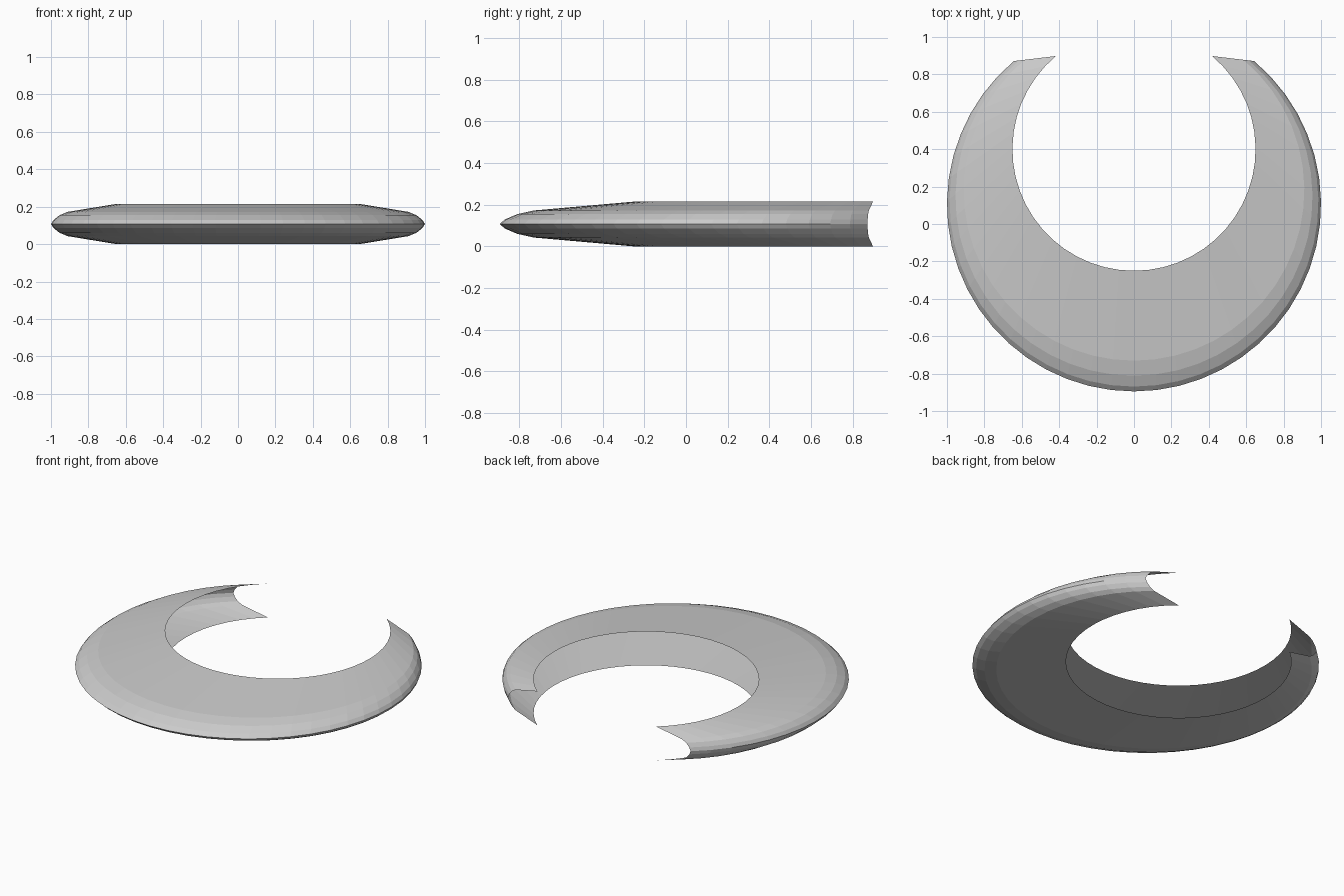
import bpy
import bmesh
import math

cube = bpy.data.objects.get("Cube")
if cube:
    bpy.data.objects.remove(cube, do_unlink=True)

# Plain grey shell
grey = bpy.data.materials.new("light_grey")
grey.use_nodes = True
colour = (0.6, 0.6, 0.6, 1)
grey.diffuse_color = colour
grey.node_tree.nodes["Principled BSDF"].inputs["Base Color"].default_value = colour

SEGMENTS = 40
SWEEP = math.radians(280)
MID = 0.1075
OUTER_Y, OUTER_R = 0.105, 1.0
INNER_Y, INNER_R = 0.4, 0.65

# Half section: (fraction from rim to inner edge, height above mid plane)
half = [(0, 0), (0.04, 0.022), (0.13, 0.047), (0.255, 0.065), (1, MID)]
section = [(f, -h) for f, h in reversed(half[1:])] + half


def section_point(angle, fraction, height):
    """Blend between the outer circle and the offset inner circle."""
    radius = OUTER_R + (INNER_R - OUTER_R) * fraction
    centre_y = OUTER_Y + (INNER_Y - OUTER_Y) * fraction
    return (radius * math.cos(angle), centre_y + radius * math.sin(angle), MID + height)


# Open crescent shell: upper and lower sheets meet at the sharp rim
bm = bmesh.new()
rows = []
for i in range(SEGMENTS + 1):
    angle = -math.pi / 2 + SWEEP * (i / SEGMENTS - 0.5)
    rows.append([bm.verts.new(section_point(angle, f, h)) for f, h in section])
for a, b in zip(rows, rows[1:]):
    for j in range(len(section) - 1):
        bm.faces.new((a[j], b[j], b[j + 1], a[j + 1]))

mesh = bpy.data.meshes.new("crescent_shell")
bm.to_mesh(mesh)
bm.free()
mesh.materials.append(grey)
shell = bpy.data.objects.new("crescent_shell", mesh)
bpy.context.collection.objects.link(shell)
